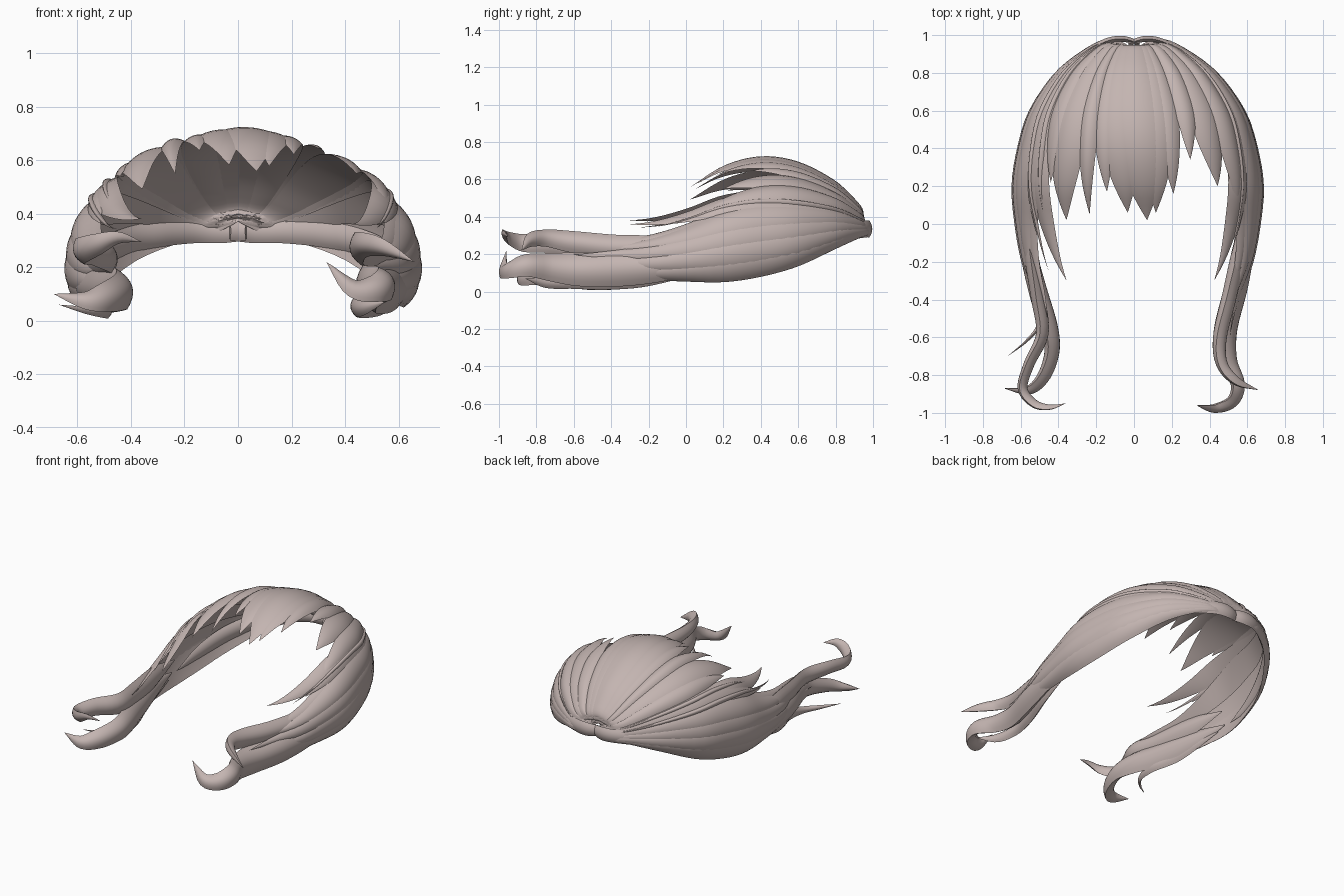
import bpy, bmesh, math
from mathutils import Vector

if "Cube" in bpy.data.objects:
    bpy.data.objects.remove(bpy.data.objects["Cube"])

hair = bpy.data.materials.new("taupe_hair")
hair.diffuse_color = (0.55, 0.46, 0.44, 1)
hair.use_nodes = True
hair.node_tree.nodes["Principled BSDF"].inputs["Base Color"].default_value = hair.diffuse_color

# Arched stations from crown to side ends: y, half width, spring height, arch height
STATIONS = [Vector(v) for v in (
    (.93, 0, .37, 0), (.98, .13, .33, .06), (.93, .255, .325, .12), (.8, .42, .31, .25),
    (.6, .56, .27, .395), (.4, .625, .24, .46), (.2, .655, .21, .45), (0, .64, .18, .37),
    (-.2, .605, .16, .31), (-.4, .54, .15, .29), (-.6, .50, .15, .27), (-.8, .49, .15, .25))]


def spline(pts, s):
    """Catmull-Rom point at index position s."""
    i = max(0, min(int(s), len(pts) - 2))
    f = s - i
    b, c = pts[i], pts[i + 1]
    a = pts[i - 1] if i > 0 else b * 2 - c
    d = pts[i + 2] if i + 2 < len(pts) else c * 2 - b
    return (b * 2 + (c - a) * f + (a * 2 - b * 5 + c * 4 - d) * f * f
            + (b * 3 - a - c * 3 + d) * f ** 3) * 0.5


def dome(theta, s, offset):
    """Point on the arched hair volume, pushed out by offset."""
    y, w, zb, h = spline(STATIONS, s)
    w *= 1.03 if theta > 0 else 0.97
    sn, cs = math.sin(theta), math.cos(theta)
    # the parting dips forward at the top of the crown
    y -= .045 * max(0, cs) * max(0, 1 - abs(s - 1)) ** 1.3
    n = Vector((sn * (h + .01), 0, cs * (w + .01))).normalized()
    return Vector((w * sn, y, zb + h * cs)) + n * offset


def loft(name, rings):
    """Skin closed rings into one smooth lock."""
    bm = bmesh.new()
    rows = [[bm.verts.new(p) for p in ring] for ring in rings]
    n = len(rows[0])
    for a, b in zip(rows, rows[1:]):
        for j in range(n):
            k = (j + 1) % n
            bm.faces.new((a[j], a[k], b[k], b[j]))
    bm.faces.new(rows[0])
    bm.faces.new(rows[-1])
    bmesh.ops.remove_doubles(bm, verts=bm.verts, dist=0.0004)
    bmesh.ops.recalc_face_normals(bm, faces=bm.faces)
    me = bpy.data.meshes.new(name)
    bm.to_mesh(me)
    bm.free()
    me.materials.append(hair)
    ob = bpy.data.objects.new(name, me)
    bpy.context.collection.objects.link(ob)
    bpy.ops.object.select_all(action='DESELECT')
    ob.select_set(True)
    bpy.context.view_layer.objects.active = ob
    bpy.ops.object.shade_smooth_by_angle(angle=math.radians(50))


# Lens section: (across, side) with side 1 outside, -1 inside
N = 8
SECTION = [(-1 + 2 * j / N, 1) for j in range(N + 1)] + \
          [(1 - 2 * j / N, -1) for j in range(1, N)]


def dome_lock(name, start, tip, half, y_tip, lift=0.0, taper=.5, bulge=.03, power=1.8, steps=36):
    """Lock running over the dome from the crown to a point."""
    s_end = 3 + (.8 - y_tip) / .2
    rings = []
    for i in range(steps + 1):
        t = i / steps
        s = s_end * t
        e = max(0, (t - taper) / (1 - taper))
        width = math.radians(half) * (1 - e ** power)
        mid = math.radians(start + (tip - start) * t ** 2.2)
        body = min(1, s / 3) * (1 - e ** 2)
        ring = []
        for a, side in SECTION:
            k = 1 - a * a
            off = (lift - .012 + (bulge if side > 0 else -.006) * k) * body
            ring.append(dome(mid + a * width, s, off))
        rings.append(ring)
    loft(name, rings)


def free_lock(name, pts, tilt=0.0, thick=.45, steps=40):
    """Loose lock along x, y, z, half-width points, standing on edge and leaning to the tip."""
    pts = [Vector(p) for p in pts]
    rings = []
    for i in range(steps + 1):
        s = (len(pts) - 1) * i / steps
        p = spline(pts, s)
        d = (spline(pts, s + .02) - spline(pts, s - .02)).xyz
        n = d.cross(Vector((0, 0, 1))).normalized()
        b = n.cross(d).normalized()
        ang = math.radians(tilt) * i / steps
        b, n = (b * math.cos(ang) + n * math.sin(ang),
                n * math.cos(ang) - b * math.sin(ang))
        h = max(p.w, 0)
        rings.append([p.xyz + b * a * h + n * side * thick * h * (1 - a * a)
                      for a, side in SECTION])
    loft(name, rings)


# Fringe: start angle, tip angle, half angle, tip y, lift
FRINGE = [(0, 6, 15, .02, .014), (-10, -3, 13, .06, .006), (11, 10, 11, .06, .004),
          (16, 18, 8, .16, .0), (-18, -13, 8, .17, .0), (-26, -22, 6, .05, .008),
          (-37, -35, 13, .02, .004), (-46, -44, 9, .22, .01), (29, 27, 8, .34, .008),
          (38, 41, 12, .2, .0), (50, 55, 10, .06, .008)]
for i, (a, b, h, y, lift) in enumerate(FRINGE):
    dome_lock(f"fringe_lock_{i + 1}", a, b, h, y, lift, .45, power=2.3)

# Side sheets wrapping from the crown to the temples
for label, sg in (("left", -1), ("right", 1)):
    for i, (a, b, h, y, lift) in enumerate((
            (58, 57, 10, -.06, .004), (65, 46 if sg > 0 else 40, 9, -.3, .0),
            (66, 66, 10, -.5, -.012), (70, 73, 11, -.45, .006), (82, 80, 12, -.6, .004),
            (93, 92, 12, -.66, .006), (99, 104, 11, -.6, .002))):
        dome_lock(f"{label}_side_lock_{i + 1}", sg * a, sg * b, h, y, lift, .55, .02)

    # Nape rim under the crown
    k = 1.03 if sg > 0 else .97
    free_lock(f"{label}_nape_rim", [
        (-.03 * sg, .955, .335, .035), (.06 * sg, .98, .335, .045), (.16 * sg, .962, .335, .045),
        (.29 * k * sg, .885, .325, .048), (.415 * k * sg, .78, .302, .05),
        (.53 * k * sg, .6, .25, .055), (.6 * k * sg, .4, .18, .045), (.62 * k * sg, .2, .13, 0)],
        thick=.35)

# Thin wisps at the temples
for i, (a, b, h, y) in enumerate(((-57, -48, 3, -.06), (61, 55, 3, -.16), (-66, -52, 3, -.25))):
    dome_lock(f"temple_wisp_{i + 1}", a, b, h, y, .004, .4)

# Long curled ends
free_lock("right_lower_curl", [
    (.62, .15, .15, .004), (.605, -.05, .14, .07), (.555, -.3, .13, .1), (.495, -.55, .12, .095),
    (.5, -.72, .13, .08), (.55, -.85, .14, .065), (.52, -.94, .12, .055),
    (.43, -.975, .12, .04), (.33, -.96, .22, 0)], 35, .55)
free_lock("right_upper_curl", [
    (.6, .15, .24, .004), (.56, -.12, .235, .06), (.505, -.38, .24, .065), (.455, -.6, .265, .06),
    (.465, -.74, .285, .05), (.54, -.83, .275, .038), (.66, -.88, .22, 0)], 30, .6)
free_lock("right_under_end", [
    (.6, .1, .11, .004), (.55, -.2, .08, .05), (.48, -.42, .06, .05), (.44, -.6, .055, .04),
    (.47, -.75, .05, .03), (.55, -.86, .07, 0)], 0, .5)
free_lock("left_upper_curl", [
    (-.58, .15, .23, .004), (-.55, -.12, .225, .07), (-.51, -.38, .225, .075),
    (-.485, -.58, .24, .065), (-.555, -.74, .26, .055), (-.59, -.87, .26, .05),
    (-.53, -.95, .285, .042), (-.45, -.97, .31, .026), (-.36, -.95, .295, 0)], 30, .5)
free_lock("left_lower_curl", [
    (-.6, .15, .14, .004), (-.57, -.1, .13, .07), (-.51, -.35, .12, .09), (-.45, -.55, .12, .085),
    (-.435, -.68, .11, .07), (-.48, -.81, .09, .06), (-.56, -.88, .075, .04),
    (-.69, -.87, .1, 0)], 30, .55)
free_lock("left_under_end", [
    (-.59, .1, .11, .004), (-.55, -.2, .08, .05), (-.49, -.4, .05, .04), (-.5, -.53, .035, .025),
    (-.57, -.62, .04, .014), (-.67, -.7, .06, 0)], 0, .5)
